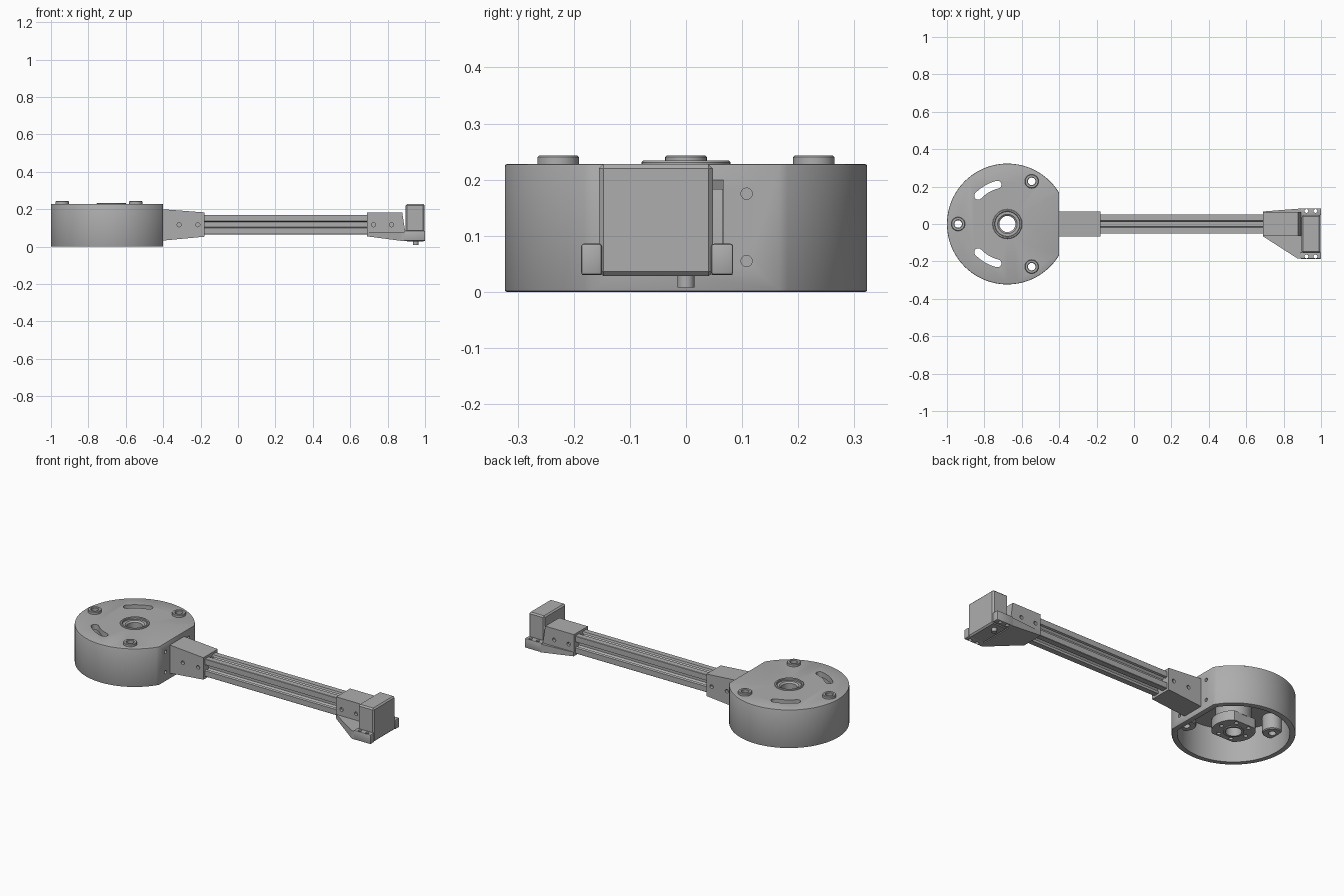
import bpy, bmesh, math
from mathutils import Matrix, Vector

cube = bpy.data.objects.get("Cube")
if cube:
    bpy.data.objects.remove(cube, do_unlink=True)

grey = bpy.data.materials.new("mid grey")
grey.use_nodes = True
GREY = (0.42, 0.42, 0.42, 1)
grey.diffuse_color = GREY
grey.node_tree.nodes["Principled BSDF"].inputs["Base Color"].default_value = GREY

CX = -0.677  # drum axis
AXES = {"z": lambda a, b, c: (a, b, c),
        "y": lambda a, b, c: (a, c, b),
        "x": lambda a, b, c: (c, a, b)}


def finish(name, bm):
    bmesh.ops.recalc_face_normals(bm, faces=bm.faces)
    mesh = bpy.data.meshes.new(name)
    bm.to_mesh(mesh)
    bm.free()
    mesh.materials.append(grey)
    ob = bpy.data.objects.new(name, mesh)
    bpy.context.scene.collection.objects.link(ob)
    return ob


def prism(name, pts, lo, hi, axis="z"):
    """Extrude a closed outline along an axis; lo may be a function of the outline point."""
    bm = bmesh.new()
    low = lo if callable(lo) else lambda a: lo
    place = AXES[axis]
    ends = [[bm.verts.new(place(a, b, c)) for a, b, c in ring] for ring in
            ([(a, b, low(a)) for a, b in pts], [(a, b, hi) for a, b in pts])]
    bm.faces.new(ends[0])
    bm.faces.new(ends[1])
    n = len(pts)
    for i in range(n):
        j = (i + 1) % n
        bm.faces.new((ends[0][i], ends[0][j], ends[1][j], ends[1][i]))
    return finish(name, bm)


def box(name, x0, x1, y0, y1, z0, z1):
    return prism(name, [(x0, y0), (x1, y0), (x1, y1), (x0, y1)], z0, z1)


def circle(x, y, r, n=32):
    return [(x + r * math.cos(math.tau * i / n), y + r * math.sin(math.tau * i / n)) for i in range(n)]


def rod(name, a, b, r, lo, hi, axis="z"):
    return prism(name, circle(a, b, r), lo, hi, axis)


def lathe(name, x, y, profile, n=48):
    """Spin a closed (radius, height) profile about a vertical axis."""
    bm = bmesh.new()
    rings = [[bm.verts.new((px, py, z)) for px, py in circle(x, y, r, n)] for r, z in profile]
    for k, ring in enumerate(rings):
        nxt = rings[(k + 1) % len(rings)]
        for i in range(n):
            j = (i + 1) % n
            bm.faces.new((ring[i], ring[j], nxt[j], nxt[i]))
    return finish(name, bm)


def bake(ob):
    dg = bpy.context.evaluated_depsgraph_get()
    mesh = bpy.data.meshes.new_from_object(ob.evaluated_get(dg))
    ob.modifiers.clear()
    ob.data = mesh


def bevel(ob, width, segments=2, angle=70):
    mod = ob.modifiers.new("edge", "BEVEL")
    mod.width, mod.segments = width, segments
    mod.limit_method, mod.angle_limit = "ANGLE", math.radians(angle)
    bake(ob)


def cut(ob, cutters):
    for c in cutters:
        mod = ob.modifiers.new("cut", "BOOLEAN")
        mod.operation, mod.solver, mod.object = "DIFFERENCE", "EXACT", c
    bake(ob)
    for c in cutters:
        bpy.data.objects.remove(c, do_unlink=True)


def d_shape(r, flat, n=96):
    a = math.acos(flat / r)
    return [(CX + r * math.cos(t), r * math.sin(t))
            for t in (a + (math.tau - 2 * a) * i / n for i in range(n + 1))]


def arc_slot(r, half, a0, a1, n=12):
    """Curved slot with round ends around the drum axis."""
    pts = []
    for rad, start, end in ((r + half, a0, a1), (r - half, a1, a0)):
        pts += [(rad, start + (end - start) * i / n) for i in range(n + 1)]
    out = [(CX + q * math.cos(t), q * math.sin(t)) for q, t in pts]
    for at, ang, turn in ((n + 1, a1, 0), (len(out) + 0, a0, math.pi)):
        cx, cy = CX + r * math.cos(ang), r * math.sin(ang)
        cap = [(cx + half * math.cos(ang + turn + math.pi * i / 8),
                cy + half * math.sin(ang + turn + math.pi * i / 8)) for i in range(1, 8)]
        out = out[:at] + cap + out[at:] if turn == 0 else out + cap
    return out


# Drum housing, open underneath
bosses = [(-0.94, 0), (-0.547, 0.228), (-0.547, -0.228)]
drum = prism("drum_housing", d_shape(0.323, 0.277), 0, 0.228)
bevel(drum, 0.004)
cutters = [prism("cavity", d_shape(0.293, 0.247), -0.1, 0.195), rod("bore", CX, 0, 0.078, 0.1, 0.3)]
for s in (1, -1):
    cutters.append(prism("slot", arc_slot(0.217, 0.021, s * math.radians(104), s * math.radians(136))
                         if s > 0 else [(x, -y) for x, y in
                                        arc_slot(0.217, 0.021, math.radians(104), math.radians(136))],
                         0.1, 0.3))
    for z in (0.055, 0.175):
        cutters.append(rod("bolt_hole", s * 0.108, z, 0.01, -0.42, -0.3, "x"))
cutters += [rod("boss_hole", x, y, 0.03, 0.1, 0.3) for x, y in bosses]
cut(drum, cutters)

# Mounting bosses through the drum roof
for i, (x, y) in enumerate(bosses):
    lathe(f"mounting_boss_{i + 1}", x, y, [
        (0.02, 0.1), (0.048, 0.1), (0.052, 0.105), (0.052, 0.2), (0.037, 0.2),
        (0.037, 0.24), (0.034, 0.243), (0.023, 0.243), (0.02, 0.24)])

# Central bearing, hub and bolted flange
lathe("bearing_ring", CX, 0, [(0.066, 0.15), (0.079, 0.15), (0.079, 0.231), (0.076, 0.234),
                              (0.069, 0.234), (0.066, 0.231)])
lathe("hub_sleeve", CX, 0, [(0.043, 0.012), (0.055, 0.012), (0.055, 0.07), (0.095, 0.07),
                            (0.095, 0.196), (0.067, 0.196), (0.067, 0.222), (0.052, 0.222),
                            (0.043, 0.214)])
outline = [(x, max(-0.092, min(0.092, y))) for x, y in circle(CX, 0, 0.115, 48)]
flange = prism("hub_flange", outline, 0.018, 0.075)
cut(flange, [rod("flange_bore", CX, 0, 0.05, 0, 0.1)] +
    [rod("flange_hole", x, y, 0.011, 0, 0.05) for x, y in circle(CX, 0, 0.082, 6)])

# Slotted aluminium beam
quarter = [(0.052, -0.05), (0.052, -0.018), (0.04, -0.014), (0.04, -0.03), (0.032, -0.03), (0.018, -0.014)]
quarter += [(a, -b) for a, b in reversed(quarter)]
profile = []
for k in range(4):
    turn = Matrix.Rotation(k * math.pi / 2, 2)
    profile += [tuple(turn @ Vector(p) + Vector((0, 0.118))) for p in quarter]
prism("slotted_beam", profile, -0.3, 0.8, "x")


def side_holes(xs):
    return [rod("side_hole", x, 0.117, 0.011, s * 0.05, s * 0.1, "y") for x in xs for s in (1, -1)]


# Bracket from drum to beam
bracket = prism("drum_bracket", [(-0.405, 0.032), (-0.18, 0.053), (-0.18, 0.183), (-0.405, 0.2)],
                -0.067, 0.067, "y")
cut(bracket, side_holes((-0.315, -0.215)))

# Bracket at the beam tip with its flared servo plate
tip = prism("tip_bracket", [(0.69, 0.055), (0.89, 0.04), (0.894, 0.08), (0.878, 0.183), (0.69, 0.183)],
            -0.065, 0.065, "y")
cut(tip, side_holes((0.725, 0.82)))
prism("servo_plate", [(0.69, -0.066), (0.875, -0.185), (0.895, -0.185), (0.895, 0.083), (0.69, 0.067)],
      lambda x: 0.055 - 0.025 * min(1, (x - 0.69) / 0.19), 0.079)

# Servo motor with ears and output shaft
body = box("servo_body", 0.896, 0.998, -0.155, 0.048, 0.028, 0.228)
bevel(body, 0.008, 1)
for name, y0, y1 in (("right_ear", -0.187, -0.15), ("left_ear", 0.045, 0.084)):
    ear = box("servo_" + name, 0.89, 1.0, y0, y1, 0.03, 0.086)
    bevel(ear, 0.005)
    mid = (max(y0, -0.187) + y1) / 2 + (0.005 if y0 > 0 else -0.005)
    cut(ear, [rod("ear_hole", x, mid, 0.01, 0, 0.1) for x in (0.922, 0.97)])
rod("servo_shaft", 0.95, 0, 0.015, 0.008, 0.05)

# Smooth curved faces, keep the corners sharp
bpy.ops.object.select_all(action="DESELECT")
for ob in bpy.context.scene.objects:
    if ob.type == "MESH":
        ob.select_set(True)
        bpy.context.view_layer.objects.active = ob
bpy.ops.object.shade_smooth_by_angle(angle=math.radians(30))
